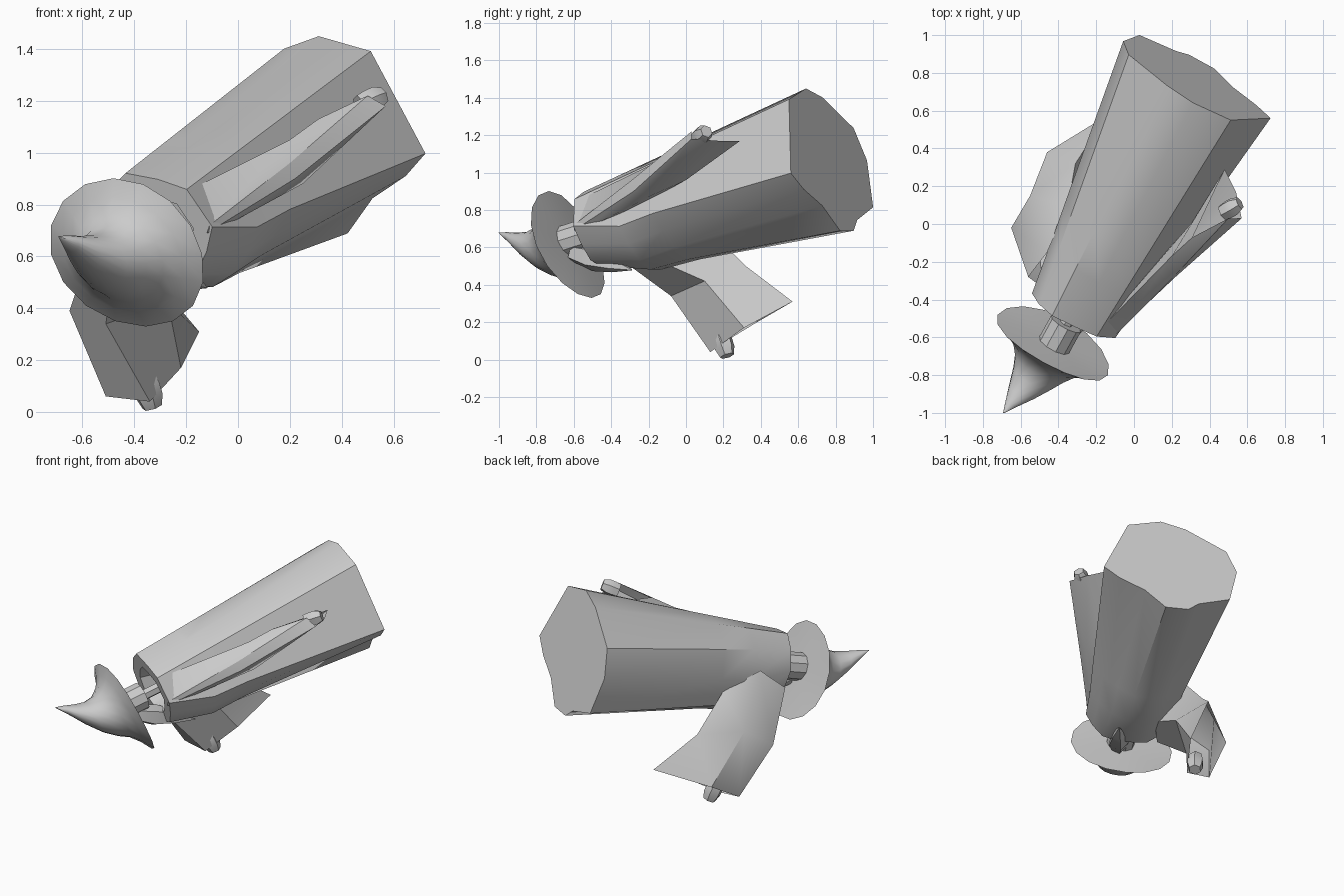
import bpy
import bmesh
import math
from mathutils import Vector

cube = bpy.data.objects.get("Cube")
if cube:
    bpy.data.objects.remove(cube, do_unlink=True)

grey = bpy.data.materials.new("plain grey")
grey.use_nodes = True
colour = (0.6, 0.6, 0.6, 1)
grey.diffuse_color = colour
grey.node_tree.nodes["Principled BSDF"].inputs["Base Color"].default_value = colour

# Frame of the leaning figure: down runs from collar to hem
collar = Vector((-0.347, -0.452, 0.666))
down = Vector((0.464, 0.844, 0.27)).normalized()
side = down.cross(Vector((0, 0, 1))).normalized()
up = side.cross(down)
LENGTH = 1.44


def place(s, u, d):
    """Point in the figure's own frame, moved to the world."""
    return collar + side * s + up * u + down * d


def loft(name, rings, cap_start=False, cap_end=False, angle=35):
    """Skin a list of equal-length rings of points."""
    bm = bmesh.new()
    loops = [[bm.verts.new(p) for p in ring] for ring in rings]
    for a, b in zip(loops, loops[1:]):
        n = len(a)
        for i in range(n):
            j = (i + 1) % n
            bm.faces.new((a[i], a[j], b[j], b[i]))
    if cap_start:
        bm.faces.new(loops[0])
    if cap_end:
        bm.faces.new(loops[-1])
    bmesh.ops.remove_doubles(bm, verts=bm.verts, dist=0.0005)
    bmesh.ops.recalc_face_normals(bm, faces=bm.faces)
    mesh = bpy.data.meshes.new(name)
    bm.to_mesh(mesh)
    bm.free()
    mesh.materials.append(grey)
    obj = bpy.data.objects.new(name, mesh)
    bpy.context.collection.objects.link(obj)
    bpy.ops.object.select_all(action='DESELECT')
    obj.select_set(True)
    bpy.context.view_layer.objects.active = obj
    bpy.ops.object.shade_smooth_by_angle(angle=math.radians(angle))
    return obj


def circle(centre, axis, radius, sides):
    """Ring of points around an axis."""
    a = axis.orthogonal().normalized()
    b = axis.normalized().cross(a)
    turns = [math.tau * i / sides for i in range(sides)]
    return [centre + (a * math.cos(t) + b * math.sin(t)) * radius for t in turns]


def rod(name, start, end, radii, sides):
    """Straight piece with a radius at each of its evenly spaced rings."""
    start, end = Vector(start), Vector(end)
    steps = len(radii) - 1
    rings = [circle(start.lerp(end, i / steps), end - start, r, sides)
             for i, r in enumerate(radii)]
    return loft(name, rings, True, True)


# Robe: collar outline flaring to the folded hem outline
hem = [(.27, .35), (.05, .41), (-.11, .36), (-.37, .19), (-.43, .01), (-.37, -.25),
       (-.16, -.32), (-.09, -.38), (.06, -.38), (.19, -.24), (.35, -.15), (.45, -.06)]
neckline = [(.2, .2), (.08, .24), (-.06, .265), (-.15, .19), (-.21, .07), (-.18, -.09),
            (-.1, -.16), (-.02, -.17), (.1, -.17), (.19, -.14), (.25, -.05), (.29, .05)]


def robe_ring(t, sag=0.0):
    """Outline part way down the robe, its underside sagging."""
    ring = []
    for (s0, u0), (s1, u1) in zip(neckline, hem):
        s, u = s0 + (s1 - s0) * t, u0 + (u1 - u0) * t
        ring.append(place(s, u - sag if u < .1 else u, t * LENGTH))
    return ring


def collar_ring(scale, depth):
    return [place(.05 + (s - .05) * scale, .03 + (u - .03) * scale, depth)
            for s, u in neckline]


loft("robe", [collar_ring(.55, .08), collar_ring(.65, 0), robe_ring(0),
              robe_ring(.2, .06), robe_ring(.36, .035), robe_ring(1)], True, True)

# Sleeves: shoulder, elbow and long open mouth
loft("left_sleeve", [
    [(-.1, -.45, .72), (-.1, -.55, .69), (-.12, -.6, .69), (-.11, -.6, .72), (-.2, -.58, .85)],
    [(.3, 0, .96), (.25, -.18, .88), (.22, -.28, .9), (.2, -.29, .96), (.2, -.17, 1.05)],
    [(.48, .29, 1.17), (.54, .17, 1.17), (.57, .03, 1.18), (.5, .03, 1.22), (.31, -.07, 1.13)],
])
loft("right_sleeve", [
    [(-.35, .1, .72), (-.46, -.15, .8), (-.56, -.28, .66), (-.48, -.34, .53), (-.3, -.15, .53)],
    [(-.31, .32, .5), (-.55, .15, .52), (-.65, -.02, .39), (-.51, -.08, .34), (-.27, .1, .42)],
    [(-.15, .57, .31), (-.46, .38, .2), (-.51, .15, .06), (-.34, .13, .04), (-.22, .31, .17)],
])

# Hands
rod("left_hand", (.47, .06, 1.18), (.56, .11, 1.22), (.045, .05, .05, .035), 6)
rod("right_hand", (-.37, .18, .15), (-.33, .22, .02), (.045, .055, .055, .04), 6)

# Neck with its pin, and pointed beard
rod("neck", place(.025, .02, -.22), place(.025, .02, -.07), (.09, .09), 10)
rod("neck_pin", place(.025, .02, -.08), place(.025, .02, .09), (.035, .035), 6)
rod("beard", (-.37, -.6, .57), (-.12, -.29, .48), (.05, .07, .045, .003), 5)

# Hat: wide brim sweeping into a bent point; columns are radius, depth, bend
hat_profile = [(0, -.195, 0), (.32, -.2, 0), (.25, -.235, 0), (.19, -.28, 0),
               (.15, -.34, 0), (.115, -.41, .025), (.075, -.49, .08), (.035, -.56, .14),
               (.002, -.62, .185)]
hat = []
SIDES = 16
for radius, depth, bend in hat_profile:
    ring = []
    for i in range(SIDES):
        t = math.tau * i / SIDES
        ripple = -radius * (.04 * math.cos(2 * t) + .15 * math.sin(t))
        ring.append(place(.018 - bend * .3 + radius * 1.04 * math.cos(t),
                          bend + radius * .97 * math.sin(t), depth + ripple))
    hat.append(ring)
loft("hat", hat, False, True, 45)
